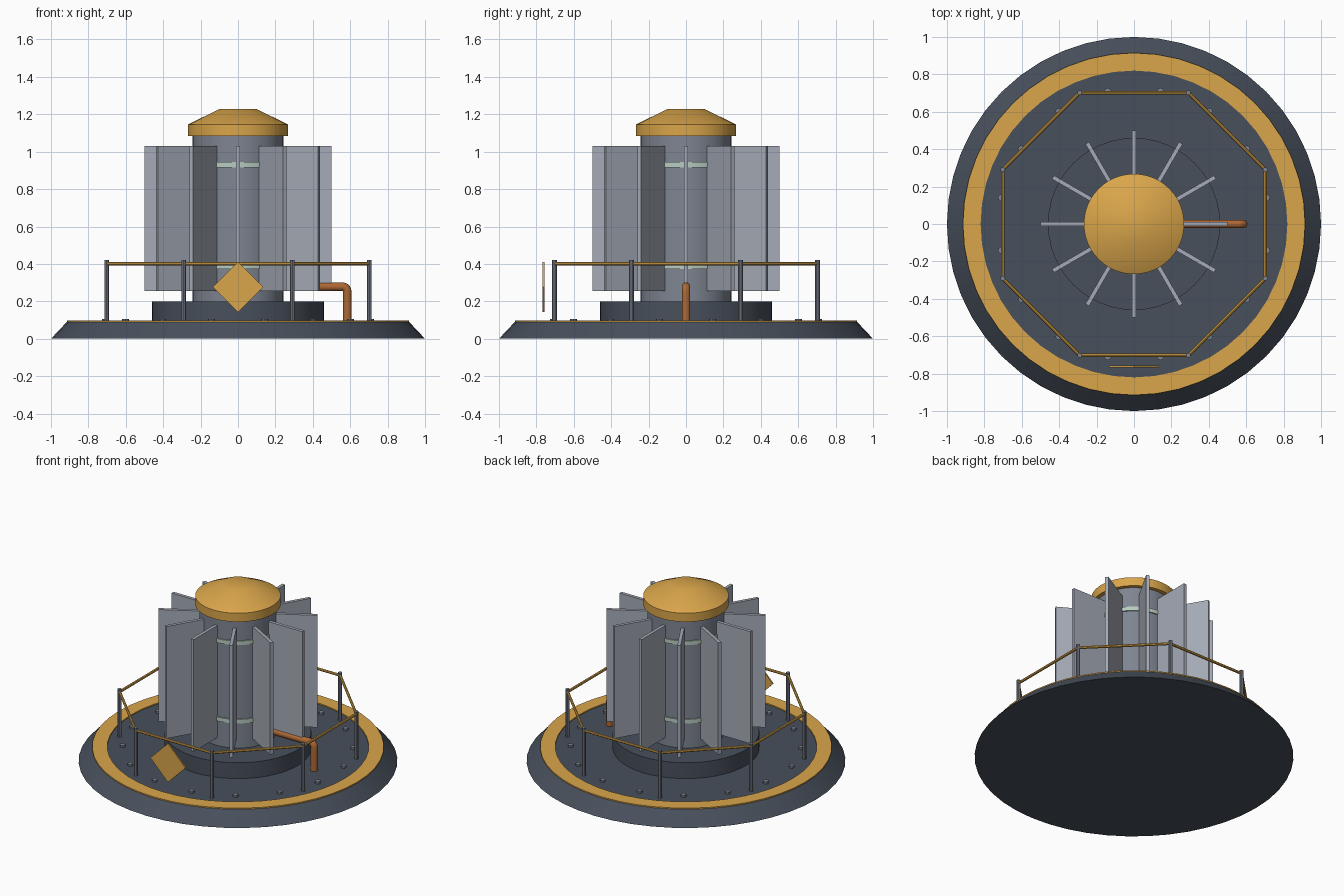
import bpy, bmesh, math
from mathutils import Vector, Matrix

if "Cube" in bpy.data.objects:
    bpy.data.objects.remove(bpy.data.objects["Cube"])


def mat(name, r, g, b):
    m = bpy.data.materials.new(name)
    m.diffuse_color = (r, g, b, 1)
    m.use_nodes = True
    m.node_tree.nodes["Principled BSDF"].inputs["Base Color"].default_value = m.diffuse_color
    return m


SLATE = mat("dark slate", 0.065, 0.08, 0.107)
YELLOW = mat("safety yellow", 0.70, 0.38, 0.07)
STEEL = mat("steel grey", 0.21, 0.235, 0.285)
FIN = mat("light grey", 0.38, 0.41, 0.475)
COPPER = mat("copper", 0.42, 0.14, 0.035)
GLOW = mat("pale green", 0.47, 0.60, 0.53)


def finish(name, bm, material, smooth=True):
    bmesh.ops.recalc_face_normals(bm, faces=bm.faces)
    me = bpy.data.meshes.new(name)
    bm.to_mesh(me)
    bm.free()
    me.materials.append(material)
    ob = bpy.data.objects.new(name, me)
    bpy.context.collection.objects.link(ob)
    if smooth:
        bpy.ops.object.select_all(action='DESELECT')
        ob.select_set(True)
        bpy.context.view_layer.objects.active = ob
        bpy.ops.object.shade_smooth_by_angle(angle=math.radians(32))
    return ob


def lathe(name, profile, material, seg=48, closed=False):
    """Spin (radius, z) points about z; open profiles are capped flat."""
    bm = bmesh.new()
    rings = []
    for r, z in profile:
        rings.append([bm.verts.new((r * math.cos(2 * math.pi * i / seg),
                                    r * math.sin(2 * math.pi * i / seg), z))
                      for i in range(seg)])
    pairs = list(zip(rings, rings[1:]))
    if closed:
        pairs.append((rings[-1], rings[0]))
    for a, b in pairs:
        for i in range(seg):
            j = (i + 1) % seg
            bm.faces.new((a[i], a[j], b[j], b[i]))
    if not closed:
        bm.faces.new(rings[0])
        bm.faces.new(rings[-1])
    return finish(name, bm, material)


def rod(name, a, b, radius, material, seg=10):
    a, b = Vector(a), Vector(b)
    d = b - a
    m = Matrix.Translation((a + b) / 2) @ d.to_track_quat('Z', 'Y').to_matrix().to_4x4()
    bm = bmesh.new()
    bmesh.ops.create_cone(bm, cap_ends=True, segments=seg, radius1=radius,
                          radius2=radius, depth=d.length, matrix=m)
    return finish(name, bm, material)


def box(name, size, matrix, material):
    bm = bmesh.new()
    bmesh.ops.create_cube(bm, size=1, matrix=matrix @ Matrix.Diagonal((*size, 1)))
    return finish(name, bm, material, smooth=False)


def polar(r, deg, z):
    t = math.radians(deg)
    return Vector((r * math.cos(t), r * math.sin(t), z))


# Base, painted ring, pedestal, core and cap
lathe("base_plate", [(1.0, 0), (0.915, 0.09)], SLATE)
lathe("warning_ring", [(0.82, 0.08), (0.915, 0.08), (0.915, 0.098), (0.82, 0.098)],
      YELLOW, closed=True)
lathe("pedestal", [(0.46, 0.085), (0.46, 0.20)], SLATE)
lathe("core_column", [(0.242, 0.195), (0.242, 1.09)], STEEL)
lathe("cap", [(0.268, 1.085), (0.268, 1.145), (0.10, 1.228)], YELLOW)

# Indicator bands around the core
for name, z in (("lower_band", 0.388), ("upper_band", 0.93)):
    lathe(name, [(0.235, z - 0.014), (0.25, z - 0.014),
                 (0.25, z + 0.014), (0.235, z + 0.014)], GLOW, closed=True)

# Cooling fins
for i in range(12):
    m = Matrix.Rotation(math.radians(30 * i), 4, 'Z') @ Matrix.Translation((0.36, 0, 0.643))
    box(f"cooling_fin_{i + 1}", (0.28, 0.022, 0.775), m, FIN)

# Railing: eight posts with straight rails between them
for i in range(8):
    a, b = 22.5 + 45 * i, 67.5 + 45 * i
    rod(f"rail_post_{i + 1}", polar(0.76, a, 0.085), polar(0.76, a, 0.42), 0.013, STEEL)
    rod(f"hand_rail_{i + 1}", polar(0.76, a, 0.40), polar(0.76, b, 0.40), 0.009, YELLOW, 8)

# Deck bolts
for i in range(16):
    a = 11.25 + 22.5 * i
    rod(f"deck_bolt_{i + 1}", polar(0.724, a, 0.08), polar(0.724, a, 0.105), 0.018, STEEL, 8)

# Diamond sign in front of the railing
box("diamond_sign", (0.19, 0.009, 0.19),
    Matrix.Translation((0, -0.762, 0.277)) @ Matrix.Rotation(math.radians(45), 4, 'Y'), YELLOW)

# Coolant pipe with a tight elbow, swept along a path
R, E = 0.023, 0.026
path = [(0.23, 0.278)]
path += [(0.584 - E + E * math.sin(t), 0.278 - E + E * math.cos(t))
         for t in (math.pi / 2 * k / 5 for k in range(6))]
path += [(0.584, 0.085)]
bm = bmesh.new()
rings = []
for k, (x, z) in enumerate(path):
    t = min(max(k - 1, 0), 5) * math.pi / 10
    n = Vector((math.sin(t), 0, math.cos(t)))
    rings.append([bm.verts.new(Vector((x, 0, z)) + R * (n * math.cos(u) + Vector((0, 1, 0)) * math.sin(u)))
                  for u in (2 * math.pi * i / 14 for i in range(14))])
for a, b in zip(rings, rings[1:]):
    for i in range(14):
        j = (i + 1) % 14
        bm.faces.new((a[i], a[j], b[j], b[i]))
bm.faces.new(rings[0])
bm.faces.new(rings[-1])
finish("coolant_pipe", bm, COPPER)
